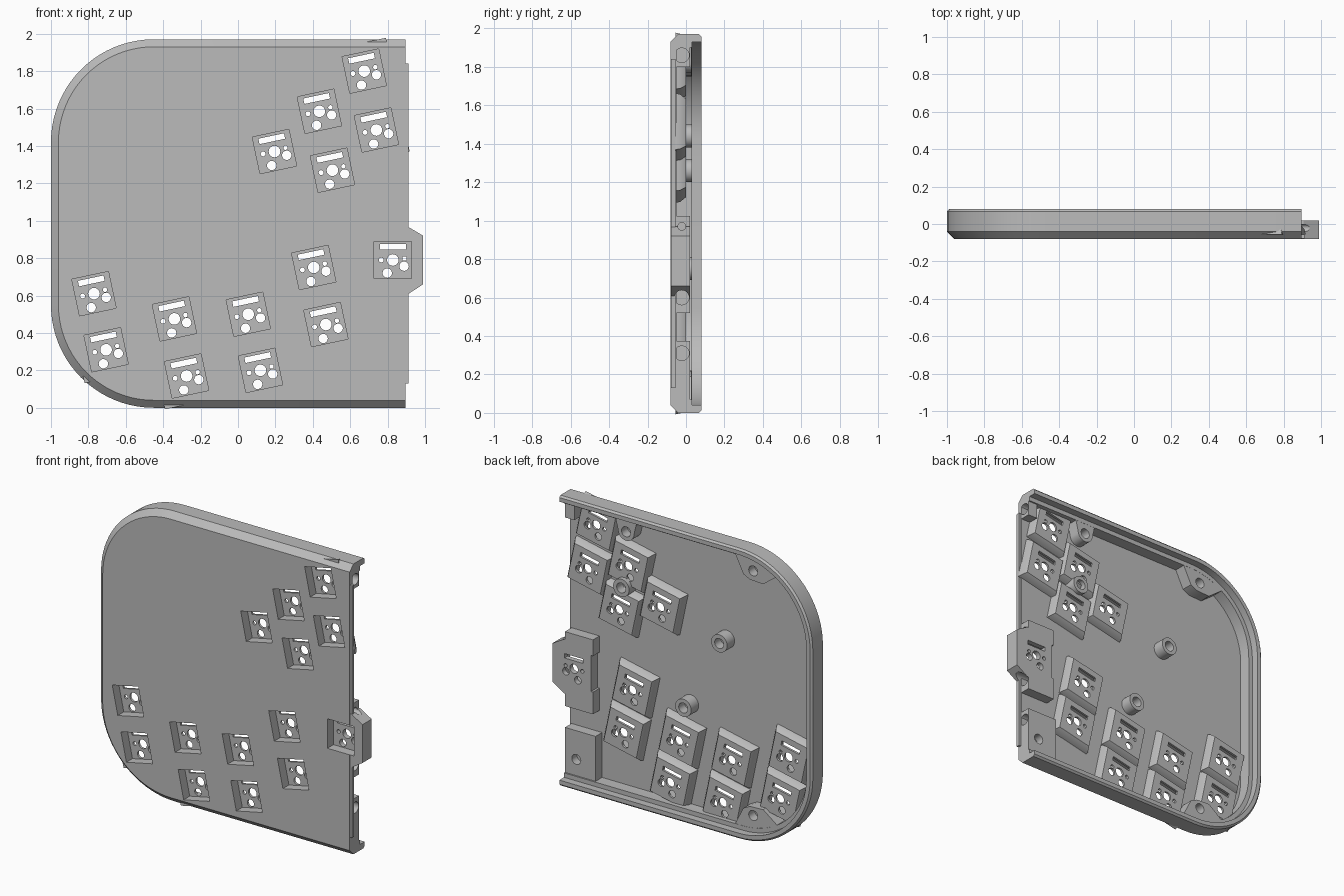
import bpy, bmesh
from math import cos, sin, pi, radians

if "Cube" in bpy.data.objects:
    bpy.data.objects.remove(bpy.data.objects["Cube"])

grey = bpy.data.materials.new("plain grey")
grey.use_nodes = True
grey.diffuse_color = (0.5, 0.5, 0.5, 1)
grey.node_tree.nodes["Principled BSDF"].inputs["Base Color"].default_value = (0.5, 0.5, 0.5, 1)

EDGE, TOP, RADIUS = 0.895, 1.97, 0.55
FRONT, FLOOR, LEDGE = -0.08, -0.05, 0.03
TILT = radians(12)
parts = []


def make(name, bm, part=True):
    bmesh.ops.recalc_face_normals(bm, faces=bm.faces)
    mesh = bpy.data.meshes.new(name)
    bm.to_mesh(mesh)
    bm.free()
    obj = bpy.data.objects.new(name, mesh)
    bpy.context.collection.objects.link(obj)
    if part:
        mesh.materials.append(grey)
        parts.append(obj)
    else:
        obj.hide_render = True
    return obj


def loft(bm, loops):
    """Capped solid through matching loops of points."""
    rings = [[bm.verts.new(p) for p in loop] for loop in loops]
    for a, b in zip(rings, rings[1:]):
        for i in range(len(a)):
            j = (i + 1) % len(a)
            bm.faces.new((a[i], a[j], b[j], b[i]))
    bm.faces.new(rings[0])
    bm.faces.new(rings[-1])


def prism(bm, pts, y0, y1):
    loft(bm, [[(x, y, z) for x, z in pts] for y in (y0, y1)])


def rect(x, z, w, h):
    return [(x + a * w / 2, z + b * h / 2) for a, b in ((-1, -1), (1, -1), (1, 1), (-1, 1))]


def circle(x, z, r, n=24):
    return [(x + r * cos(2 * pi * i / n), z + r * sin(2 * pi * i / n)) for i in range(n)]


def place(pts, x, z, angle):
    c, s = cos(angle), sin(angle)
    return [(x + a * c - b * s, z + a * s + b * c) for a, b in pts]


def solid(name, pts, y0, y1, part=True):
    bm = bmesh.new()
    prism(bm, pts, y0, y1)
    return make(name, bm, part)


def cut(obj, *cutters):
    for c in cutters:
        mod = obj.modifiers.new("cut", 'BOOLEAN')
        mod.operation, mod.solver, mod.object = 'DIFFERENCE', 'EXACT', c
        bpy.context.view_layer.objects.active = obj
        bpy.ops.object.modifier_apply(modifier=mod.name)


# Switch positions: x, z, tilt
switches = [(x, z, TILT) for x, z in (
    (0.675, 1.8), (0.435, 1.585), (0.74, 1.485), (0.195, 1.37), (0.505, 1.27),
    (0.405, 0.75), (0.47, 0.445), (0.055, 0.5), (0.12, 0.2),
    (-0.34, 0.475), (-0.275, 0.17), (-0.77, 0.61), (-0.705, 0.31))]
switches.append((0.828, 0.79, 0))
pin_holes = [circle(0, 0, 0.031), circle(0.06, -0.033, 0.025), circle(-0.03, -0.07, 0.025),
             circle(-0.062, 0, 0.013), circle(0.062, 0.008, 0.012), rect(0, 0.07, 0.14, 0.03)]

# Cutters: square pockets, pin holes, screw holes, sideways holes
bm_pocket, bm_pins = bmesh.new(), bmesh.new()
for s in switches:
    prism(bm_pocket, place(rect(0, 0, 0.2, 0.2), *s), -0.12, -0.015)
    for h in pin_holes:
        prism(bm_pins, place(h, *s), -0.11, 0.06)
pockets = make("pocket_cutter", bm_pocket, False)
pins = make("pin_cutter", bm_pins, False)

screws = [(-0.27, 1.26), (0.0, 0.75), (0.466, 1.44), (0.43, 1.83),
          (-0.525, 1.82), (-0.525, 0.16), (0.81, 0.18)]
bm = bmesh.new()
for x, z in screws:
    prism(bm, circle(x, z, 0.034), -0.035, 0.07)
screw_holes = make("screw_cutter", bm, False)

bm = bmesh.new()
for z, r in ((0.31, 0.038), (0.6, 0.038), (1.86, 0.038), (0.97, 0.02)):
    loft(bm, [[(x, a, b) for a, b in circle(-0.022, z, r)] for x in (0.84, 1.05)])
side_holes = make("side_hole_cutter", bm, False)


# Tray: plate and rim, open at the straight edge
def outline(off, n=20):
    pts = [(EDGE, off)]
    for zc, start in ((RADIUS, 1.5 * pi), (TOP - RADIUS, pi)):
        for i in range(n + 1):
            a = start - i * pi / 2 / n
            r = RADIUS - off
            pts.append((-1 + RADIUS + r * cos(a), zc + r * sin(a)))
    return pts + [(EDGE, TOP - off)]


bm = bmesh.new()
sections = [(0.04, FRONT), (0, -0.04), (0, 0.068), (0.012, 0.08), (0.04, 0.08),
            (0.04, LEDGE), (0.07, LEDGE), (0.07, FLOOR)]
rings = [[bm.verts.new((x, y, z)) for x, z in outline(off)] for off, y in sections]
for a, b in zip(rings, rings[1:]):
    for i in range(len(a) - 1):
        bm.faces.new((a[i], a[i + 1], b[i + 1], b[i]))
bm.faces.new(rings[0])
bm.faces.new(rings[-1])
bm.faces.new([r[0] for r in rings] + [r[-1] for r in reversed(rings)])
tray = make("tray", bm)
cut(tray, pockets, pins)

# Thin lip on the straight edge, either side of the tab
for name, z0, z1 in (("lower_edge_lip", 0.13, 0.61), ("upper_edge_lip", 0.96, 1.84)):
    solid(name, rect(0.9, (z0 + z1) / 2, 0.022, z1 - z0), FRONT + 0.002, -0.055)

# Switch housings with sloped sides
bm = bmesh.new()
loft(bm, [[(x, y, z) for x, z in rect(0, 0, w, w)]
          for w, y in ((0.3, FLOOR - 0.005), (0.29, -0.03), (0.25, 0))])
first = make("switch_housing", bm)
bm = bmesh.new()
prism(bm, rect(0, 0, 0.2, 0.2), -0.12, -0.015)
one_pocket = make("single_pocket_cutter", bm, False)
bm = bmesh.new()
for h in pin_holes:
    prism(bm, h, -0.11, 0.06)
one_pins = make("single_pin_cutter", bm, False)
cut(first, one_pocket, one_pins)
for i, (x, z, tilt) in enumerate(switches[:-1]):
    obj = first
    if i:
        obj = first.copy()
        bpy.context.collection.objects.link(obj)
    obj.location = (x, 0, z)
    obj.rotation_euler = (0, -tilt, 0)

# Tab that sticks out of the straight edge, with its own switch pocket
tab = solid("edge_tab", [(0.7, 0.67), (0.88, 0.67), (0.88, 0.605), (0.905, 0.605), (0.99, 0.66),
                         (0.99, 0.92), (0.905, 0.97), (0.88, 0.97), (0.88, 0.92), (0.7, 0.92)],
            FRONT + 0.001, 0.02)
cut(tab, pockets, pins, side_holes)

# Connector blocks along the straight edge
for name, x, z, w, h in (("upper_tab_bracket", 0.79, 0.97, 0.21, 0.11),
                         ("lower_tab_bracket", 0.79, 0.595, 0.21, 0.15),
                         ("bottom_edge_block", 0.78, 0.21, 0.23, 0.33),
                         ("top_edge_block", 0.86, 1.865, 0.07, 0.13)):
    block = solid(name, rect(x, z, w, h), FLOOR - 0.01, 0.02)
    cut(block, side_holes, screw_holes, pockets)

# Free-standing screw posts
for i, (x, z) in enumerate(screws[:3]):
    post = solid("screw_post", circle(x, z, 0.06, 32), FLOOR - 0.01, LEDGE)
    cut(post, screw_holes, pockets, pins)

# Screw post joined to the top wall
x, z = screws[3]
arc = [(x + 0.06 * cos(a), z + 0.06 * sin(a)) for a in (pi + i * pi / 12 for i in range(13))]
wall_post = solid("wall_screw_post", arc + [(x + 0.08, 1.91), (x - 0.08, 1.91)],
                  FLOOR - 0.01, LEDGE - 0.001)
cut(wall_post, screw_holes)

# Corner screw blocks, mirrored top to bottom
corner = [(-0.38, 1.92), (-0.45, 1.78), (-0.5, 1.755), (-0.6, 1.75), (-0.72, 1.84), (-0.56, 1.91)]
for name, flip in (("top_corner_block", False), ("bottom_corner_block", True)):
    pts = [(x, TOP - z if flip else z) for x, z in corner]
    cut(solid(name, pts, FLOOR - 0.01, LEDGE - 0.001), screw_holes, pockets, pins)

# Remove the cutters and shade round surfaces smoothly
for c in (pockets, pins, screw_holes, side_holes, one_pocket, one_pins):
    bpy.data.objects.remove(c)
bpy.ops.object.select_all(action='DESELECT')
for p in parts:
    p.select_set(True)
bpy.context.view_layer.objects.active = tray
bpy.ops.object.shade_smooth_by_angle(angle=radians(30))
